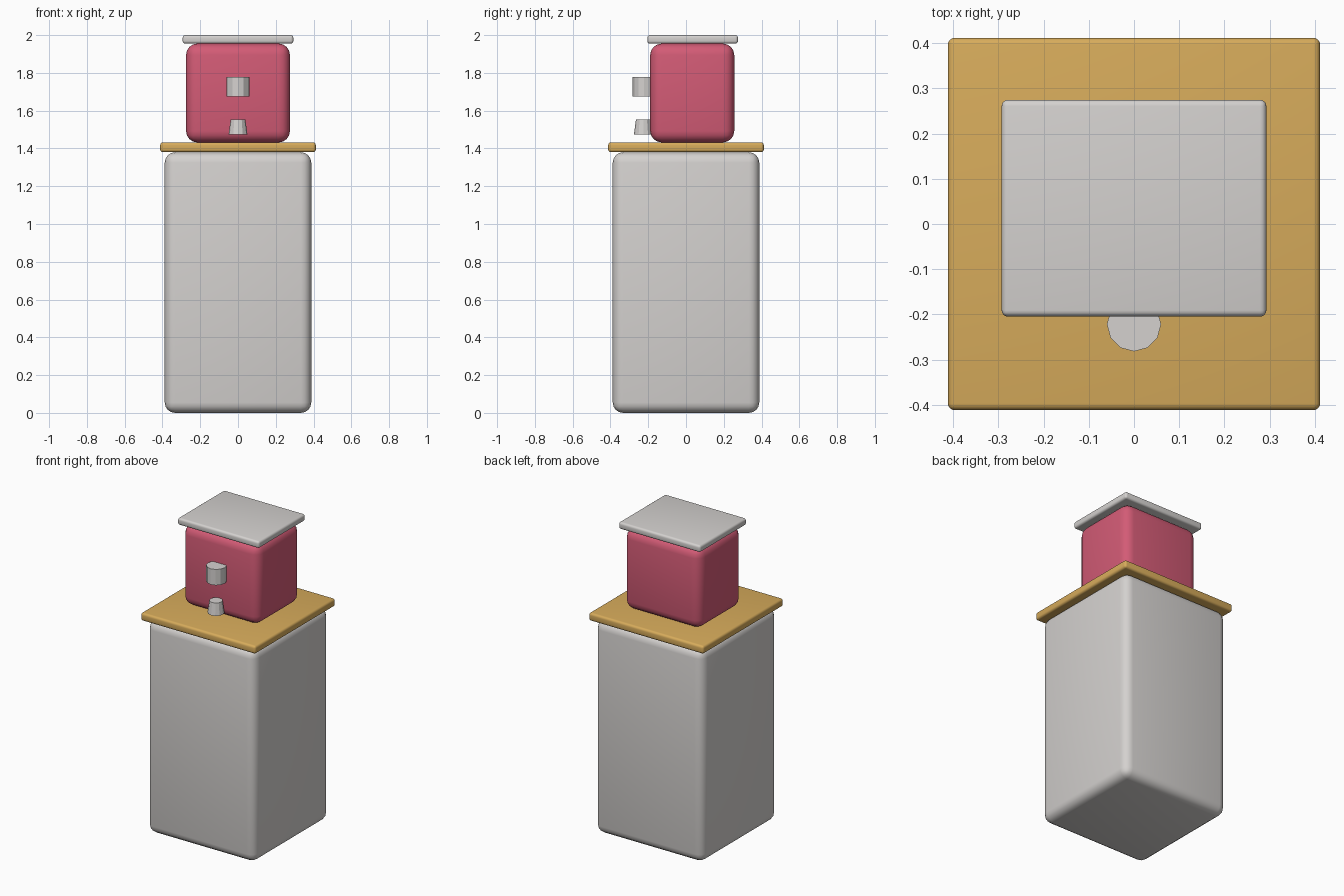
import bpy
import math

cube = bpy.data.objects.get("Cube")
if cube:
    bpy.data.objects.remove(cube, do_unlink=True)


def material(name, rgb):
    mat = bpy.data.materials.new(name)
    mat.use_nodes = True
    colour = (*rgb, 1)
    mat.diffuse_color = colour
    mat.node_tree.nodes["Principled BSDF"].inputs["Base Color"].default_value = colour
    return mat


grey = material("warm light grey", (0.66, 0.64, 0.625))
wood = material("golden wood", (0.68, 0.41, 0.105))
red = material("raspberry red", (0.65, 0.105, 0.18))


def rounded_box(name, size, low, high, mat, radius, y=0):
    """Box from height low to high, with rounded edges."""
    bpy.ops.mesh.primitive_cube_add(size=1, location=(0, y, (low + high) / 2))
    obj = bpy.context.object
    obj.name = name
    obj.scale = (size[0], size[1], high - low)
    bpy.ops.object.transform_apply(location=False, rotation=False, scale=True)
    obj.data.materials.append(mat)
    bevel = obj.modifiers.new("rounding", 'BEVEL')
    bevel.width = radius
    bevel.segments = 4
    bpy.ops.object.modifier_apply(modifier=bevel.name)
    bpy.ops.object.shade_smooth_by_angle(angle=math.radians(35))


def round_part(name, bottom, top, low, high, y):
    """Twelve-sided upright cylinder or cone with a vertex facing forward."""
    bpy.ops.mesh.primitive_cone_add(vertices=12, radius1=bottom, radius2=top,
                                    depth=high - low, location=(0, y, (low + high) / 2))
    obj = bpy.context.object
    obj.name = name
    obj.data.materials.append(grey)


# Cabinet and worktop
rounded_box("cabinet", (0.776, 0.776), 0, 1.38, grey, 0.055)
rounded_box("worktop", (0.824, 0.824), 1.38, 1.432, wood, 0.015)

# Machine body and lid, set slightly back
rounded_box("machine_body", (0.55, 0.445), 1.432, 1.955, red, 0.06, y=0.033)
rounded_box("machine_lid", (0.586, 0.48), 1.955, 2.0, grey, 0.014, y=0.035)

# Spout with the cup below it
round_part("spout", 0.06, 0.06, 1.675, 1.778, -0.222)
round_part("cup", 0.05, 0.039, 1.473, 1.552, -0.226)
